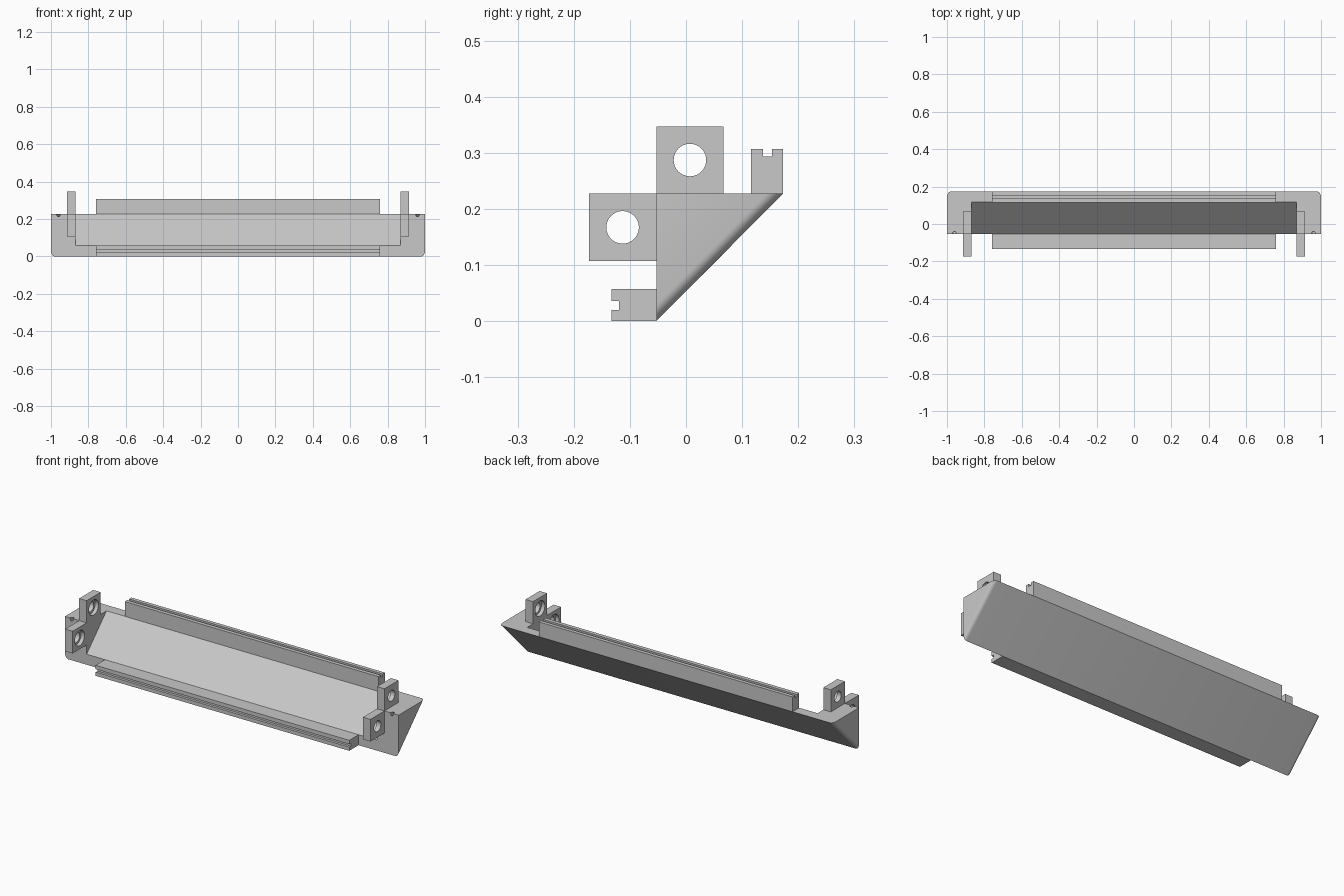
import bpy, bmesh, math
from mathutils import Vector

cube = bpy.data.objects.get("Cube")
if cube:
    bpy.data.objects.remove(cube, do_unlink=True)

grey = bpy.data.materials.new("light_grey")
grey.use_nodes = True
colour = (0.58, 0.58, 0.58, 1)
grey.diffuse_color = colour
grey.node_tree.nodes["Principled BSDF"].inputs["Base Color"].default_value = colour

FRONT, TOP, BACK = -0.053, 0.227, 0.173   # planes of the wedge body
RAIL, CAVITY = 0.76, 0.87                 # half lengths
WALL = 0.057


def add_object(name, bm):
    bmesh.ops.recalc_face_normals(bm, faces=bm.faces)
    mesh = bpy.data.meshes.new(name)
    bm.to_mesh(mesh)
    bm.free()
    mesh.materials.append(grey)
    obj = bpy.data.objects.new(name, mesh)
    bpy.context.collection.objects.link(obj)
    return obj


def prism(name, profile, x0, x1, bevel=0):
    """Extrude a (y, z) profile along x; bevel rounds the sloped end edges."""
    bm = bmesh.new()
    face = bm.faces.new([bm.verts.new((x0, y, z)) for y, z in profile])
    moved = bmesh.ops.extrude_face_region(bm, geom=[face])["geom"]
    bmesh.ops.translate(bm, vec=(x1 - x0, 0, 0),
                        verts=[v for v in moved if isinstance(v, bmesh.types.BMVert)])
    if bevel:
        sloped = []
        for e in bm.edges:
            d = e.verts[1].co - e.verts[0].co
            if abs(d.x) < 1e-5 and abs(d.y) > 0.01 and abs(d.z) > 0.01:
                sloped.append(e)
        bmesh.ops.recalc_face_normals(bm, faces=bm.faces)
        bmesh.ops.bevel(bm, geom=sloped, offset=bevel, segments=6,
                        profile=0.5, affect='EDGES')
    return add_object(name, bm)


def cylinder(name, radius, depth, centre, axis):
    bm = bmesh.new()
    bmesh.ops.create_cone(bm, cap_ends=True, segments=40, radius1=radius,
                          radius2=radius, depth=depth)
    turn = Vector((0, 0, 1)).rotation_difference(Vector(axis)).to_matrix()
    bmesh.ops.rotate(bm, verts=bm.verts, matrix=turn)
    bmesh.ops.translate(bm, verts=bm.verts, vec=centre)
    return add_object(name, bm)


def cut(obj, cutter):
    cutter.hide_render = True
    mod = obj.modifiers.new("cut", 'BOOLEAN')
    mod.operation, mod.solver, mod.object = 'DIFFERENCE', 'EXACT', cutter
    bpy.context.view_layer.objects.active = obj
    bpy.ops.object.modifier_apply(modifier=mod.name)
    bpy.data.objects.remove(cutter, do_unlink=True)


def smooth(obj):
    bpy.ops.object.select_all(action='DESELECT')
    obj.select_set(True)
    bpy.context.view_layer.objects.active = obj
    bpy.ops.object.shade_smooth_by_angle(angle=math.radians(30))


# Wedge body with rounded sloped ends
body = prism("wedge_body", [(FRONT, 0), (FRONT, TOP), (BACK, TOP)], -1, 1, bevel=0.02)

# Long open cavity, its floor parallel to the sloped back
over = 0.02
y, z = FRONT - over, TOP + over
leg = TOP - WALL + 2 * over
cut(body, prism("cavity_cutter", [(y, z), (y, z - leg), (y + leg, z)], -CAVITY, CAVITY))

# Small slanted holes in the front top edge
for side in (-1, 1):
    cut(body, cylinder("pin_hole_cutter", 0.01, 0.12, (side * 0.96, FRONT, TOP), (0, 1, -1)))
smooth(body)

# Grooved rails: (across, out) section, swapped between the two rails
rail = [(0, 0), (WALL, 0), (WALL, 0.08), (0.036, 0.08), (0.036, 0.066),
        (0.02, 0.066), (0.02, 0.08), (0, 0.08)]
prism("top_rail", [(BACK - a, TOP + o) for a, o in rail], -RAIL, RAIL)
prism("front_rail", [(FRONT - o, a) for a, o in rail], -RAIL, RAIL)

# Bracket lugs with a through hole, counterbored on the inner face
size, thick = 0.12, 0.045
for label, y0, z0 in (("top", FRONT, TOP), ("front", FRONT - size, TOP - size)):
    for side, word in ((1, "left"), (-1, "right")):
        inner = side * CAVITY
        lug = prism(f"{label}_lug_{word}",
                    [(y0, z0), (y0 + size, z0), (y0 + size, z0 + size), (y0, z0 + size)],
                    inner, inner + side * thick)
        cy, cz = y0 + size / 2, z0 + size / 2
        cut(lug, cylinder("bore_cutter", 0.029, 0.2, (inner, cy, cz), (1, 0, 0)))
        cut(lug, cylinder("counterbore_cutter", 0.041, 0.04, (inner, cy, cz), (1, 0, 0)))
        smooth(lug)
